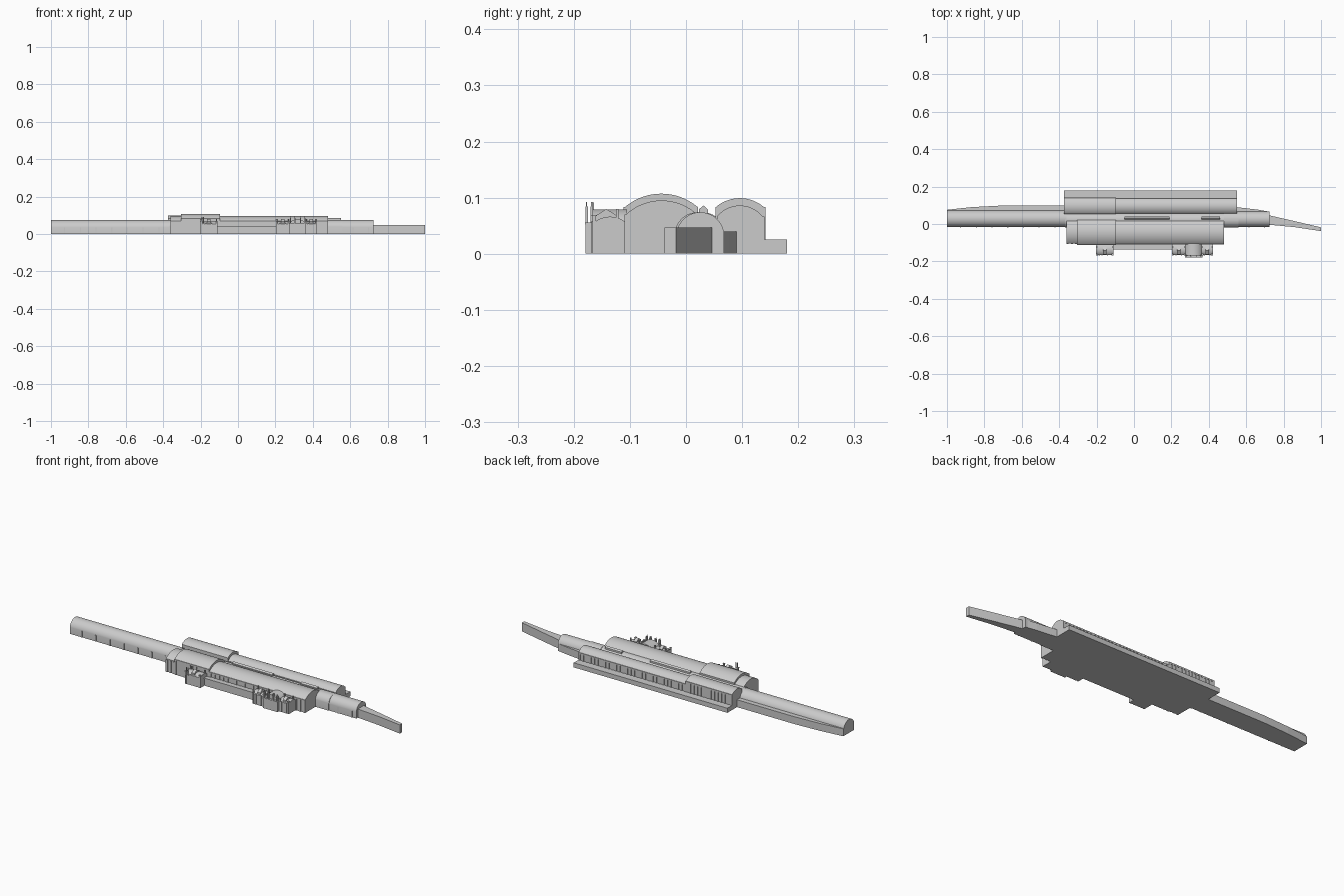
import bpy, bmesh, math


def finish(name, bm, smooth=False):
    bmesh.ops.recalc_face_normals(bm, faces=bm.faces)
    me = bpy.data.meshes.new(name)
    bm.to_mesh(me)
    bm.free()
    ob = bpy.data.objects.new(name, me)
    bpy.context.collection.objects.link(ob)
    if smooth:
        bpy.ops.object.select_all(action='DESELECT')
        ob.select_set(True)
        bpy.context.view_layer.objects.active = ob
        bpy.ops.object.shade_smooth_by_angle(angle=math.radians(30))
    return ob


def add_prism(bm, pts, a, b, axis):
    def place(p, t):
        return {'x': (t, p[0], p[1]), 'y': (p[0], t, p[1]), 'z': (p[0], p[1], t)}[axis]
    lo = [bm.verts.new(place(p, a)) for p in pts]
    hi = [bm.verts.new(place(p, b)) for p in pts]
    bm.faces.new(lo)
    bm.faces.new(hi)
    n = len(pts)
    for i in range(n):
        bm.faces.new((lo[i], lo[(i + 1) % n], hi[(i + 1) % n], hi[i]))


def prism(name, pts, a, b, axis='x', smooth=False):
    bm = bmesh.new()
    add_prism(bm, pts, a, b, axis)
    return finish(name, bm, smooth)


def boxes(name, items):
    bm = bmesh.new()
    for x0, x1, y0, y1, z0, z1 in items:
        add_prism(bm, [(x0, y0), (x1, y0), (x1, y1), (x0, y1)], z0, z1, 'z')
    return finish(name, bm)


def arch(u0, u1, spring, top, base=0, n=24):
    # closed wall-and-segmental-arch section
    w, h = (u1 - u0) / 2, top - spring
    r = (w * w + h * h) / (2 * h)
    m, a = (u0 + u1) / 2, math.asin(min(1, w / r))
    arc = [(m + r * math.sin(-a + 2 * a * i / n),
            top - r + r * math.cos(-a + 2 * a * i / n)) for i in range(n + 1)]
    return [(u0, base)] + arc + [(u1, base)]


def vault(name, x0, x1, *section):
    return prism(name, arch(*section), x0, x1, 'x', True)


def row(x0, x1, step, width, y0, y1, z0, z1):
    n = round((x1 - x0) / step)
    return [(x0 + (x1 - x0 - width) * i / n, x0 + (x1 - x0 - width) * i / n + width,
             y0, y1, z0, z1) for i in range(n + 1)]


# front hall, in three vault lengths
vault("front_hall_end", -0.36, -0.305, -0.105, 0.02, 0.070, 0.095)
vault("front_hall_tall", -0.305, -0.097, -0.109, 0.021, 0.083, 0.107)
vault("front_hall_long", -0.097, 0.48, -0.107, 0.02, 0.070, 0.095)

# rear hall, tall and low lengths, with its platform
vault("rear_hall_tall", -0.375, -0.097, 0.053, 0.139, 0.083, 0.099)
vault("rear_hall_low", -0.097, 0.55, 0.055, 0.137, 0.066, 0.086)
boxes("rear_platform", [(-0.375, 0.55, 0.13, 0.18, 0, 0.025)])

# long central vault, passing between the halls
vault("left_wing_vault", -1, -0.36, -0.017, 0.073, 0.036, 0.074)
vault("middle_vault", -0.37, 0.56, -0.02, 0.062, 0.04, 0.074)
vault("right_wing_vault", 0.48, 0.724, -0.017, 0.068, 0.036, 0.074)
for i, (x0, x1) in enumerate(((-0.05, 0.19), (0.36, 0.46))):
    prism("skylight_%d" % i, [(0.023, 0.065), (0.023, 0.079), (0.031, 0.086),
                              (0.039, 0.079), (0.039, 0.065)], x0, x1)

# lean-to strips behind the wings and the tapering tail
prism("left_lean_to", [(-1, 0.05), (-0.37, 0.05), (-0.37, 0.098), (-0.72, 0.098),
                       (-0.87, 0.09), (-1, 0.076)], 0, 0.04, 'z')
prism("right_lean_to", [(0.54, 0.04), (0.724, 0.04), (0.724, 0.066), (0.66, 0.077),
                        (0.54, 0.091)], 0, 0.04, 'z')
prism("tail", [(0.70, -0.005), (0.724, -0.004), (0.86, -0.017), (1, -0.038),
               (1, -0.018), (0.86, 0.015), (0.724, 0.046), (0.70, 0.05)], 0, 0.047, 'z')

# pilasters between the windows
boxes("front_hall_pilasters",
      row(-0.097, 0.48, 0.026, 0.011, -0.110, -0.105, 0, 0.066)
      + row(-0.305, -0.097, 0.026, 0.011, -0.111, -0.107, 0, 0.078)
      + row(-0.36, -0.305, 0.026, 0.011, -0.108, -0.104, 0, 0.066)
      + [(-0.097, 0.48, -0.110, -0.105, 0.064, 0.070),
         (-0.305, -0.097, -0.111, -0.107, 0.076, 0.083)])
boxes("rear_hall_pilasters",
      row(-0.097, 0.55, 0.022, 0.010, 0.136, 0.140, 0.025, 0.060)
      + row(-0.375, -0.097, 0.022, 0.010, 0.137, 0.142, 0.025, 0.076)
      + [(-0.097, 0.55, 0.136, 0.140, 0.059, 0.066),
         (-0.375, -0.097, 0.137, 0.142, 0.075, 0.083)])
boxes("wing_buttresses",
      row(-0.93, -0.42, 0.085, 0.006, -0.0195, -0.016, 0, 0.034)
      + row(0.53, 0.70, 0.085, 0.006, -0.0195, -0.016, 0, 0.034))

# low front range with projecting eaves
boxes("front_range", [(-0.115, 0.205, -0.132, -0.10, 0, 0.038),
                      (-0.115, 0.205, -0.136, -0.10, 0.038, 0.043)])


def pavilion(name, x0, x1):
    # arched block with gabled dormer, corner turrets and chimneys
    vault(name + "_body", x0, x1, -0.166, -0.105, 0.054, 0.066)
    m = (x0 + x1) / 2
    prism(name + "_gable", [(-0.162, 0.05), (-0.162, 0.067), (-0.142, 0.080),
                            (-0.122, 0.067), (-0.122, 0.05)], m - 0.009, m + 0.009)
    items = []
    for x in (x0, x1 - 0.008):
        items += [(x, x + 0.008, -0.167, -0.160, 0, 0.067),
                  (x - 0.001, x + 0.009, -0.168, -0.159, 0.067, 0.069),
                  (x + 0.001, x + 0.007, -0.125, -0.120, 0.05, 0.080)]
    for x in (m - 0.018, m + 0.012):
        items.append((x, x + 0.006, -0.168, -0.163, 0, 0.058))
    boxes(name + "_turrets", items)


pavilion("left_pavilion", -0.203, -0.11)
pavilion("portal_left_pavilion", 0.203, 0.275)
pavilion("portal_right_pavilion", 0.362, 0.422)

# central portal, arched roof running front to back, with spires
prism("portal_body", arch(0.275, 0.363, 0.056, 0.079), -0.168, -0.105, 'y', True)
boxes("portal_front", [(0.275, 0.363, -0.179, -0.166, 0, 0.056),
                       (0.273, 0.365, -0.180, -0.166, 0.052, 0.056)])
spires = []
for x in (0.277, 0.300, 0.331, 0.354):
    for y in (-0.179, -0.170):
        spires += [(x, x + 0.007, y, y + 0.004, 0.055, 0.084),
                   (x + 0.002, x + 0.005, y + 0.001, y + 0.003, 0.084, 0.092)]
boxes("portal_spires", spires)
boxes("left_pavilion_spires", [(x, x + 0.005, -0.168, -0.164, 0.05, 0.091)
                               for x in (-0.196, -0.187)])
